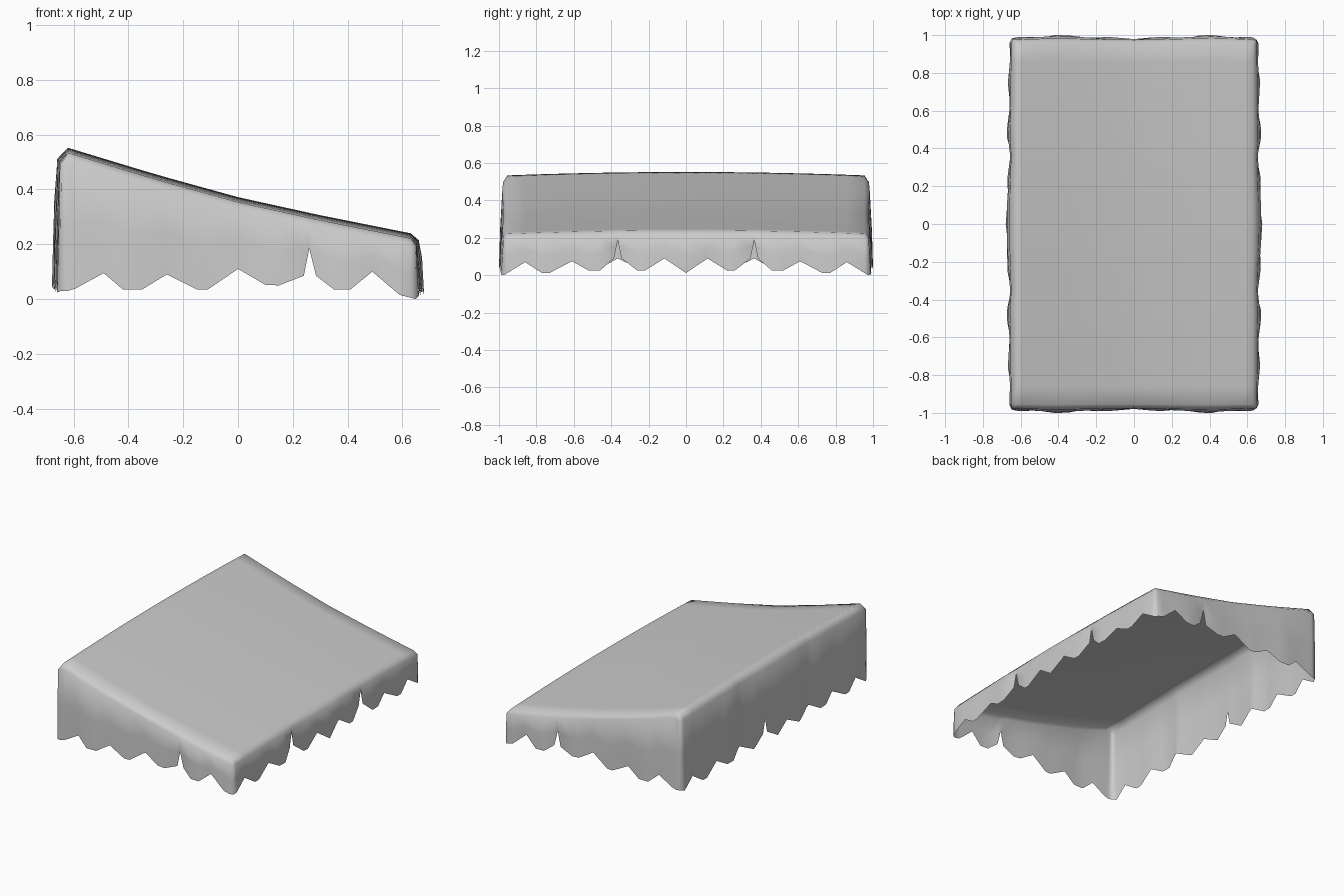
import bpy, bmesh
from math import copysign

if "Cube" in bpy.data.objects:
    bpy.data.objects.remove(bpy.data.objects["Cube"])


def lerp(table, t):
    """Piecewise linear lookup in a sorted list of (t, value)."""
    if t <= table[0][0]:
        return table[0][1]
    for (a, va), (b, vb) in zip(table, table[1:]):
        if t <= b:
            return va + (vb - va) * (t - a) / (b - a)
    return table[-1][1]


def mirrored(half):
    return sorted({(-t, v) for t, v in half} | set(half))


# Ragged hem heights along each side
HEM_FRONT = [(-.62, .03), (-.59, .04), (-.49, .095), (-.42, .035), (-.35, .035),
             (-.26, .09), (-.15, .035), (-.11, .035), (0, .11), (.1, .052), (.15, .05),
             (.24, .085), (.26, .185), (.285, .085), (.35, .035), (.41, .035),
             (.49, .1), (.59, .015), (.63, .005)]
SCALLOP = [(.46, .025), (.52, .025), (.61, .075), (.73, .012), (.77, .012),
           (.86, .07), (.955, .012)]
HEM_RIGHT = mirrored([(0, .012), (.115, .09), (.22, .025), (.26, .025), (.345, .09),
                      (.365, .185), (.385, .09)] + SCALLOP)
HEM_LEFT = sorted(mirrored([(0, .035), (.24, .03), (.365, .09)]
                           + [(t, z + .012) for t, z in SCALLOP])
                  + [(-.115, .09), (.095, .09), (.115, .18), (.135, .09)])

# Outward billow of the cloth along the long and short sides
BILLOW_LONG = mirrored([(0, .024), (.115, .022), (.36, .002), (.47, .018), (.6, .006),
                        (.75, .008), (.955, 0)])
BILLOW_SHORT = mirrored([(0, 0), (.2, .008), (.4, .02), (.5, .014), (.63, .004)])
SLOPE = [(-.62, .552), (-.3, .455), (0, .372), (.3, .306), (.63, .24)]

xs = [t for t, _ in HEM_FRONT]
ys = sorted({t for t, _ in HEM_RIGHT} | {t for t, _ in HEM_LEFT})
nx, ny = len(xs), len(ys)

bm = bmesh.new()

# Sloping top sheet
grid = [[bm.verts.new((x, y, lerp(SLOPE, x) - .02 * y * y)) for y in ys] for x in xs]
for i in range(nx - 1):
    for j in range(ny - 1):
        bm.faces.new((grid[i][j], grid[i + 1][j], grid[i + 1][j + 1], grid[i][j + 1]))

# Perimeter, counter-clockwise: (top vertex, direction, billow, hem height)
loop = []


def corner(v):
    x, y, _ = v.co
    loop.append((v, (copysign(.8, x), copysign(.8, y)), 0, .03 if x < 0 else 0))


def side(verts, normal, billow, hem, axis):
    for v in verts:
        t = v.co[axis]
        loop.append((v, normal, lerp(billow, t), lerp(hem, t)))
    corner(verts[-1])


side([grid[i][0] for i in range(nx)], (0, -1), BILLOW_SHORT, HEM_FRONT, 0)
side([grid[-1][j] for j in range(ny)], (1, 0), BILLOW_LONG, HEM_RIGHT, 1)
side([grid[i][-1] for i in reversed(range(nx))], (0, 1), BILLOW_SHORT, HEM_FRONT, 0)
side([grid[0][j] for j in reversed(range(ny))], (-1, 0), BILLOW_LONG, HEM_LEFT, 1)

# Hanging skirt: rounded shoulder, middle and hem of each strand
strands = []
for v, (dx, dy), billow, hem in loop:
    x, y, z = v.co
    base = .034 if dx < 0 else .024
    shoulder = z - (.04 if x < -.6 else .025)
    pucker = .006 if hem < .06 else -.006
    strand = [v]
    for f, push in ((0, base + .4 * billow - .004), (.5, base + .8 * billow),
                    (1, base + .8 * billow + pucker * (billow > 0))):
        strand.append(bm.verts.new((x + dx * push, y + dy * push,
                                    shoulder + (hem - shoulder) * f)))
    strands.append(strand)

for a, b in zip(strands, strands[1:] + strands[:1]):
    for k in range(3):
        quad = list(dict.fromkeys((a[k], a[k + 1], b[k + 1], b[k])))
        bm.faces.new(quad)

bmesh.ops.recalc_face_normals(bm, faces=bm.faces)
if grid[nx // 2][ny // 2].link_faces[0].normal.z < 0:
    bmesh.ops.reverse_faces(bm, faces=bm.faces)
for f in bm.faces:
    f.smooth = True

mesh = bpy.data.meshes.new("cloth_canopy")
bm.to_mesh(mesh)
bm.free()
bpy.context.collection.objects.link(bpy.data.objects.new("cloth_canopy", mesh))
